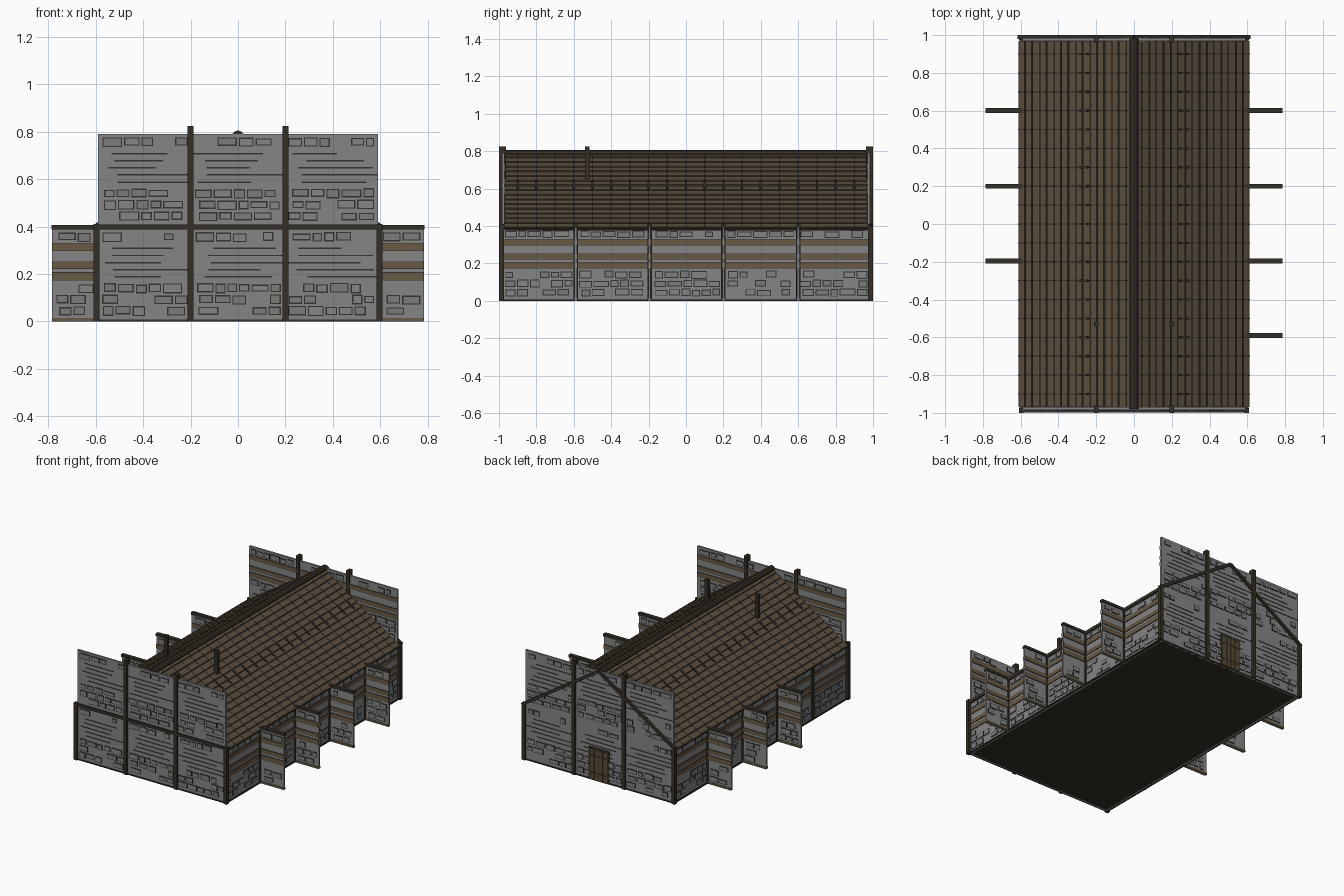
import bpy, bmesh, math, random
from mathutils import Matrix, Vector

if "Cube" in bpy.data.objects:
    bpy.data.objects.remove(bpy.data.objects["Cube"])

random.seed(4)
MATS = {}
for name, col in [("wall_grey", (.235, .235, .235)), ("stone_grey", (.2, .2, .2)),
                  ("crack_dark", (.035, .033, .03)), ("plank_brown", (.14, .1, .06)),
                  ("roof_brown", (.1, .076, .047)), ("beam_dark", (.036, .029, .02)),
                  ("door_brown", (.1, .07, .035))]:
    m = bpy.data.materials.new(name)
    m.diffuse_color = (*col, 1)
    m.use_nodes = True
    m.node_tree.nodes["Principled BSDF"].inputs["Base Color"].default_value = m.diffuse_color
    MATS[name] = m
WALL, STONE, CRACK, PLANK, ROOF, BEAM, DOOR = range(7)
I = Matrix.Identity(4)


def box(bm, lo, hi, mat, M=I):
    c = [(a + b) / 2 for a, b in zip(lo, hi)]
    s = [abs(b - a) for a, b in zip(lo, hi)]
    r = bmesh.ops.create_cube(bm, size=1, matrix=M @ Matrix.Translation(c) @ Matrix.Diagonal((*s, 1)))
    for f in {f for v in r["verts"] for f in v.link_faces}:
        f.material_index = mat


def frame(o, u, v):
    """Local axes: x along u, y along v, z out of the surface."""
    u, v = Vector(u).normalized(), Vector(v).normalized()
    M = Matrix((u, v, u.cross(v))).transposed().to_4x4()
    M.translation = o
    return M


def finish(name, bm):
    me = bpy.data.meshes.new(name)
    bm.to_mesh(me)
    bm.free()
    for m in MATS.values():
        me.materials.append(m)
    ob = bpy.data.objects.new(name, me)
    bpy.context.collection.objects.link(ob)


def stones(bm, M, u0, u1, v0, v1, keep):
    """One course of outlined stones."""
    u = u0 + random.uniform(0, .02)
    while u < u1 - .03:
        w = min(random.uniform(.04, .085), u1 - u)
        if random.random() < keep:
            a, b = v0 + random.uniform(0, .008), v1 - random.uniform(0, .008)
            box(bm, (u, a, 0), (u + w, b, .002), CRACK, M)
            e = .005
            box(bm, (u + e, a + e, 0), (u + w - e, b - e, .004), random.choice((WALL, STONE)), M)
        u += w + .008


def tile(bm, M, u0, v0, w, planks):
    """One wall bay: stones below, plank band, stone course on top."""
    u1 = u0 + w
    for k in range(3):
        stones(bm, M, u0 + .015, u1 - .015, v0 + .022 + k * .048, v0 + .066 + k * .048, .8)
    stones(bm, M, u0 + .015, u1 - .015, v0 + .335, v0 + .378, .75)
    if planks:
        for a, b in ((.175, .205), (.225, .25), (.3, .328)):
            box(bm, (u0, v0 + a - .003, 0), (u1, v0 + b + .003, .002), CRACK, M)
            box(bm, (u0, v0 + a, 0), (u1, v0 + b, .004), PLANK, M)
    else:
        for k in range(5):
            a = u0 + random.uniform(0, .1)
            z = v0 + .185 + k * .03
            box(bm, (a, z, 0), (min(u1, a + random.uniform(.18, .4)), z + .006, .002), CRACK, M)


# floor
bm = bmesh.new()
box(bm, (-.6, -.99, 0), (.6, .99, .008), BEAM)
finish("floor", bm)

# tall rectangular end walls, decorated outside and above the roof inside
for s, name in ((-1, "front_wall"), (1, "back_wall")):
    bm = bmesh.new()
    box(bm, (-.59, s * .97, 0), (.59, s * .985, .79), WALL)
    out = frame((0, s * .985, 0), (-s, 0, 0), (0, 0, 1))
    inn = frame((0, s * .97, 0), (s, 0, 0), (0, 0, 1))
    for i in range(3):
        u = -.59 + i * .393
        for v in (0, .4):
            tile(bm, out, u, v, .393, False)
        tile(bm, inn, u, .4, .393, True)
    finish(name, bm)

    # posts
    bm = bmesh.new()
    for x in (-.2, .2):
        box(bm, (x - .013, s * .962, 0), (x + .013, s * 1.0, .825), BEAM)
    for x in (-.597, .597):
        box(bm, (x - .013, s * .974, 0), (x + .013, s * 1.0, .41), BEAM)
    if s < 0:
        box(bm, (-.6, -.997, .388), (.6, -.98, .408), BEAM)
    else:
        # sloping gable beams on the back
        for k in (-1, 1):
            d = Vector((-k * .61, 0, .4))
            M = frame((k * .61, .99, .395), d, (0, 1, 0))
            box(bm, (0, -.01, -.01), (d.length, .01, .01), BEAM, M)
    finish(name + "_beams", bm)

# side walls with bays
for s, name in ((1, "right_wall"), (-1, "left_wall")):
    bm = bmesh.new()
    box(bm, (s * .575, -.98, 0), (s * .59, .98, .39), WALL)
    M = frame((s * .59, 0, 0), (0, s, 0), (0, 0, 1))
    for i in range(5):
        tile(bm, M, -.985 + i * .394, 0, .394, True)
    finish(name, bm)

    bm = bmesh.new()
    box(bm, (s * .585, -.985, .383), (s * .605, .985, .4), BEAM)
    for y in (-.59, -.195, .2, .6):
        box(bm, (s * .585, y - .012, 0), (s * .602, y + .012, .4), BEAM)
    finish(name + "_beams", bm)

    # thin buttress fins (the left side lacks the front one)
    for y in (-.59, -.195, .2, .6):
        if s < 0 and y < -.5:
            continue
        bm = bmesh.new()
        box(bm, (s * .59, y - .006, 0), (s * .785, y + .006, .39), WALL)
        for n in (-1, 1):
            M = frame((s * .69, y + n * .006, 0), (-n, 0, 0), (0, 0, 1))
            tile(bm, M, -.095, 0, .19, True)
            box(bm, (-.095, 0, 0), (.095, .015, .004), PLANK, M)
        box(bm, (s * .59, y - .013, .388), (s * .787, y + .013, .407), BEAM)
        finish(name + "_buttress", bm)

# shingled roof slopes
ROWS = 16
for s, name in ((1, "right_roof"), (-1, "left_roof")):
    bm = bmesh.new()
    d = Vector((-s * .61, 0, .4))
    M = frame((s * .61, 0, .387), (0, s, 0), d)
    L, h = d.length, d.length / ROWS
    box(bm, (-.97, 0, -.012), (.97, L, .001), BEAM, M)
    for r in range(ROWS):
        T = M @ Matrix.Translation((0, r * h, .001)) @ Matrix.Rotation(-.12, 4, 'X')
        box(bm, (-.97, .002, 0), (.97, h * .84, .008), ROOF, T)
        for k in range(19):
            y = -.9 + k * .1
            box(bm, (y - .003, .001, 0), (y + .003, h * .84, .009), BEAM, T)
    # line of pegs half way up
    for k in range(19):
        y = -.9 + k * .1
        box(bm, (y - .006, L * .52, 0), (y + .006, L * .61, .013), BEAM, M)
    finish(name, bm)

# ridge pole
bm = bmesh.new()
bmesh.ops.create_cone(bm, cap_ends=True, segments=10, radius1=.025, radius2=.025, depth=1.96,
                      matrix=Matrix.Translation((0, 0, .781)) @ Matrix.Rotation(math.pi / 2, 4, 'X'))
for f in bm.faces:
    f.material_index = BEAM
finish("ridge_pole", bm)

# roof stakes
for x in (-.2, .2):
    bm = bmesh.new()
    box(bm, (x - .013, -.54, .64), (x + .013, -.515, .825), BEAM)
    finish("roof_stake", bm)

# back door
bm = bmesh.new()
M = frame((0, .985, 0), (-1, 0, 0), (0, 0, 1))
box(bm, (-.08, 0, 0), (.08, .235, .007), BEAM, M)
for k in range(4):
    box(bm, (-.066 + k * .034, .005, 0), (-.036 + k * .034, .22, .009), DOOR, M)
for z in (.05, .17):
    box(bm, (-.066, z, 0), (.066, z + .012, .0098), BEAM, M)
finish("back_door", bm)
